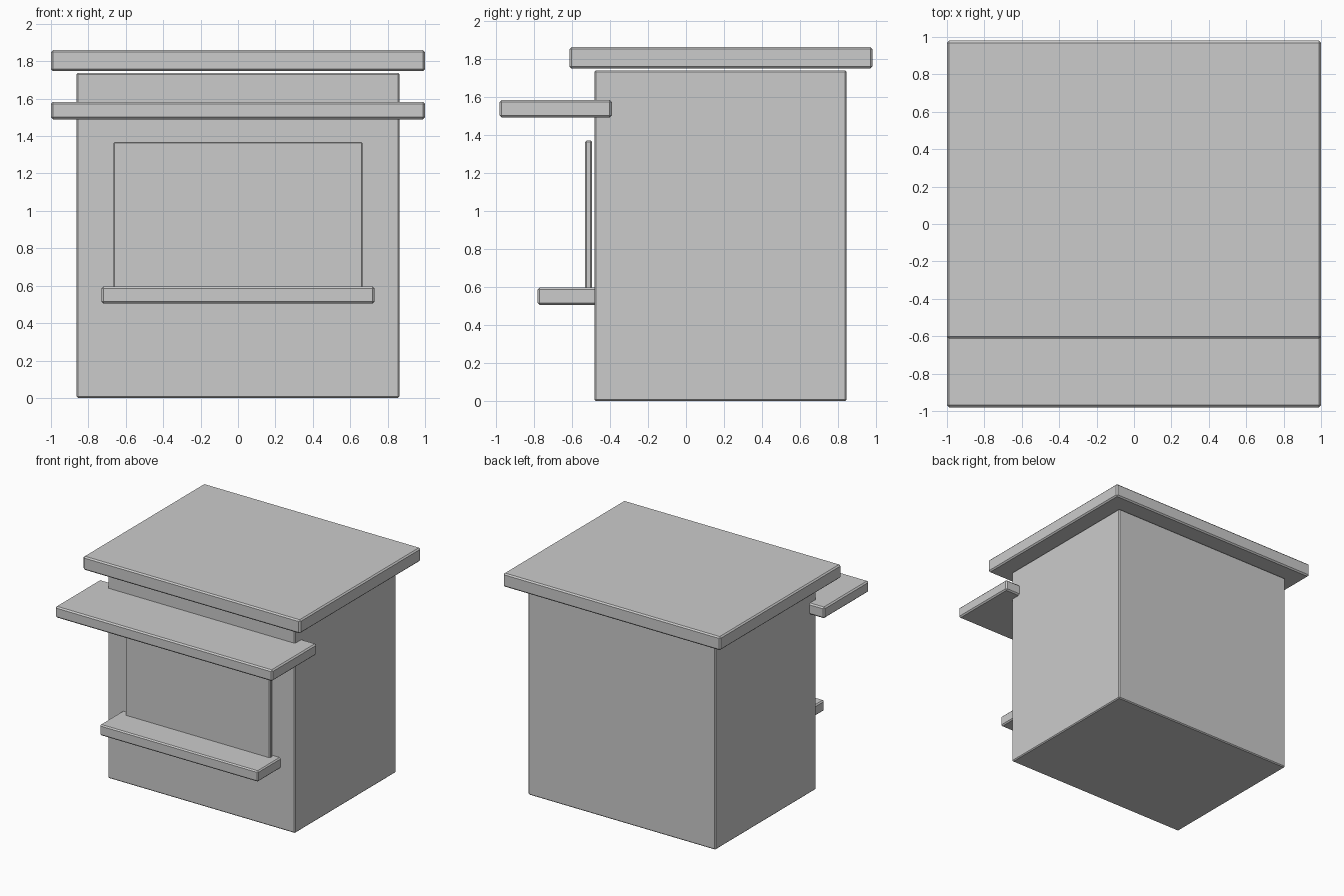
import bpy

if "Cube" in bpy.data.objects:
    bpy.data.objects.remove(bpy.data.objects["Cube"])

# One plain grey for the whole stall
grey = bpy.data.materials.new("light grey")
grey.diffuse_color = (0.6, 0.6, 0.6, 1.0)
grey.use_nodes = True
grey.node_tree.nodes["Principled BSDF"].inputs["Base Color"].default_value = grey.diffuse_color


def slab(name, half_x, y0, y1, z0, z1, bevel):
    """Chamfered box centred on x = 0, given by its y and z extents."""
    bpy.ops.mesh.primitive_cube_add(
        size=1, location=(0, (y0 + y1) / 2, (z0 + z1) / 2))
    ob = bpy.context.object
    ob.name = name
    ob.scale = (2 * half_x, y1 - y0, z1 - z0)
    bpy.ops.object.transform_apply(location=False, rotation=False, scale=True)
    mod = ob.modifiers.new("chamfer", 'BEVEL')
    mod.width = bevel
    mod.segments = 1
    ob.data.materials.append(grey)
    return ob


# Main cabin
slab("body", 0.863, -0.482, 0.845, 0.0, 1.738, 0.008)
# Overhanging flat roof, floating just above the body
slab("roof", 1.0, -0.613, 0.98, 1.747, 1.86, 0.011)
# Awning over the serving window
slab("awning", 1.0, -0.98, -0.39, 1.49, 1.583, 0.011)
# Window panel standing just off the front wall
slab("window_panel", 0.665, -0.53, -0.495, 0.56, 1.368, 0.006)
# Serving counter below the window
slab("counter", 0.73, -0.78, -0.42, 0.505, 0.595, 0.01)
